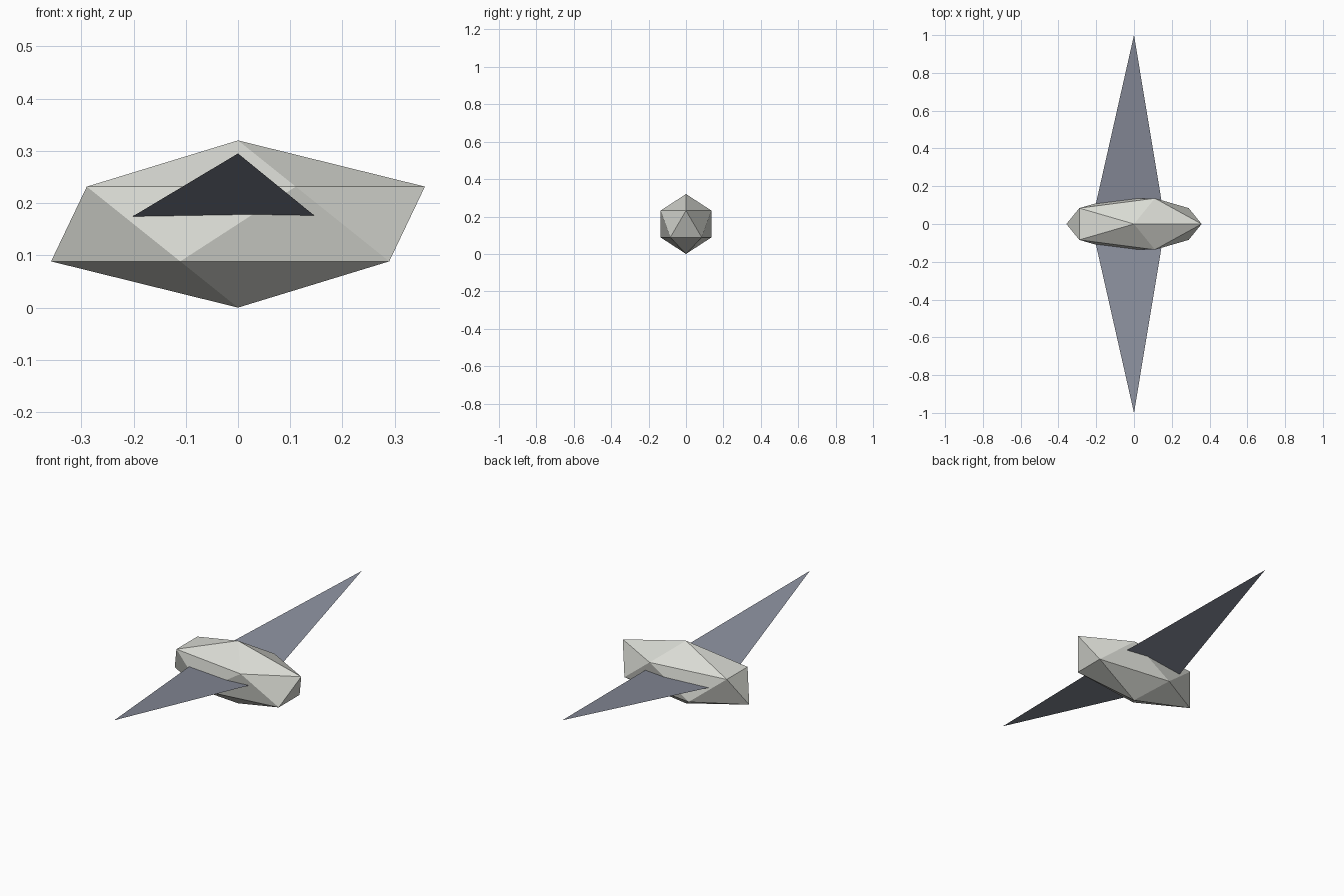
import bpy

cube = bpy.data.objects.get("Cube")
if cube:
    bpy.data.objects.remove(cube, do_unlink=True)


def make_material(name, rgb):
    mat = bpy.data.materials.new(name)
    mat.use_nodes = True
    color = (*rgb, 1.0)
    mat.diffuse_color = color
    bsdf = next(n for n in mat.node_tree.nodes if n.type == "BSDF_PRINCIPLED")
    bsdf.inputs["Base Color"].default_value = color
    return mat


pale_grey = make_material("pale warm grey", (0.70, 0.71, 0.66))
slate_grey = make_material("slate blue grey", (0.25, 0.27, 0.33))

# Faceted body: a stretched icosahedron resting on its lowest point
CENTRE_Z = 0.16
bpy.ops.mesh.primitive_ico_sphere_add(subdivisions=1, radius=1, location=(0, 0, CENTRE_Z))
body = bpy.context.object
body.name = "body"
body.scale = (0.4, 0.16, 0.16)
body.data.materials.append(pale_grey)


# Flat triangular wings, rooted inside the body and rising to the tips
def make_wing(name, side):
    verts = [(-0.226, 0, CENTRE_Z), (0.166, 0, CENTRE_Z), (0, side, 0.295)]
    face = (0, 1, 2) if side > 0 else (0, 2, 1)
    mesh = bpy.data.meshes.new(name)
    mesh.from_pydata(verts, [], [face])
    mesh.materials.append(slate_grey)
    wing = bpy.data.objects.new(name, mesh)
    bpy.context.collection.objects.link(wing)


make_wing("front_wing", -1)
make_wing("back_wing", 1)
